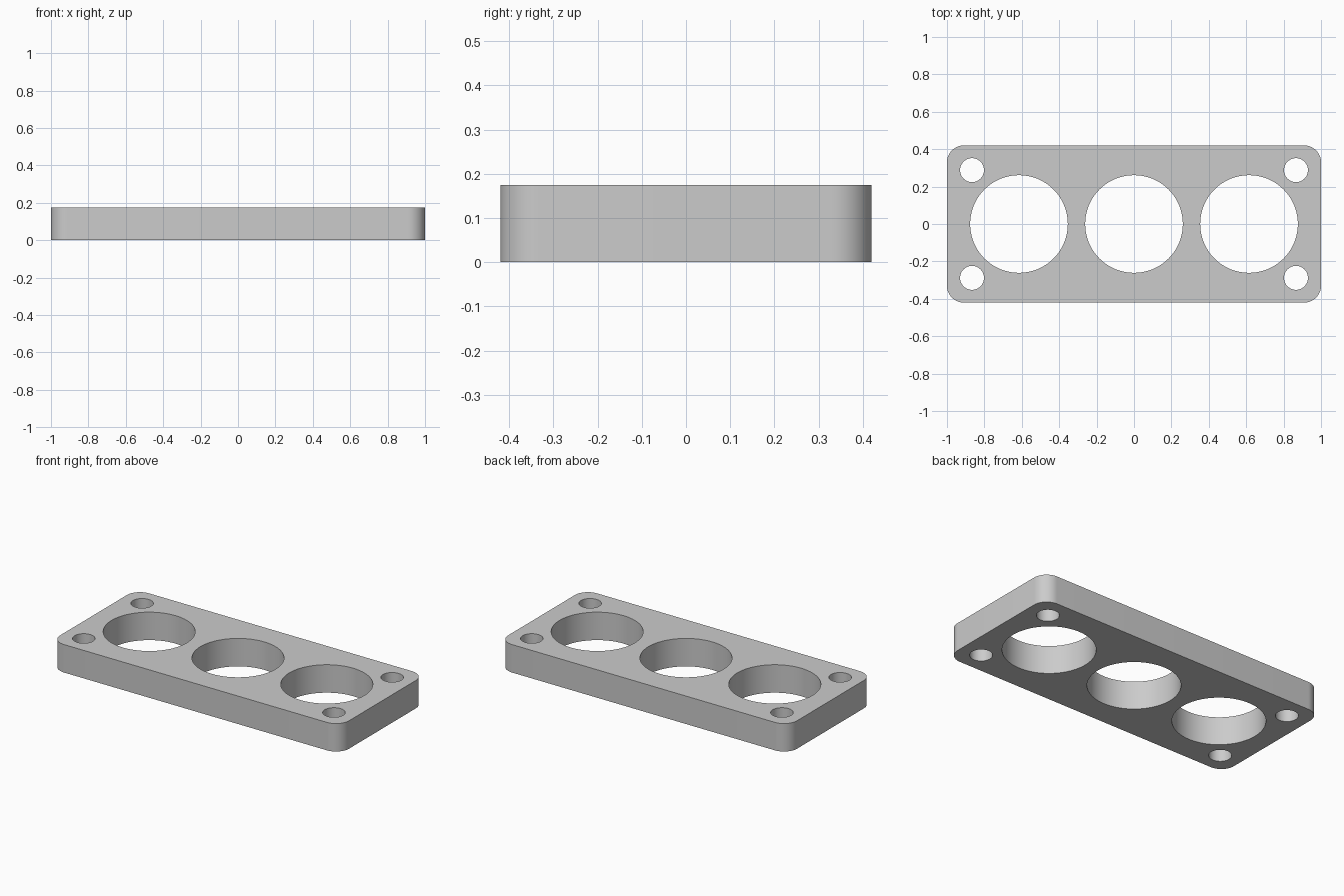
import bpy, bmesh
from math import cos, sin, pi, radians

if "Cube" in bpy.data.objects:
    bpy.data.objects.remove(bpy.data.objects["Cube"], do_unlink=True)

HALF_X, HALF_Y, HEIGHT, CORNER = 1.0, 0.42, 0.175, 0.09


def arc(cx, cy, r, start, sweep, steps):
    return [(cx + r * cos(start + sweep * i / steps),
             cy + r * sin(start + sweep * i / steps)) for i in range(steps + 1)]


def circle(cx, cy, r, steps=64):
    return arc(cx, cy, r, 0, 2 * pi, steps)[:-1]


def add_loop(curve, points):
    spline = curve.splines.new('POLY')
    spline.points.add(len(points) - 1)
    for p, (x, y) in zip(spline.points, points):
        p.co = (x, y, 0, 1)
    spline.use_cyclic_u = True


# Rounded rectangle outline
outline = []
for i, (sx, sy) in enumerate([(1, 1), (-1, 1), (-1, -1), (1, -1)]):
    outline += arc(sx * (HALF_X - CORNER), sy * (HALF_Y - CORNER), CORNER,
                   i * pi / 2, pi / 2, 16)

profile = bpy.data.curves.new("plate_profile", 'CURVE')
profile.dimensions = '2D'
profile.fill_mode = 'BOTH'
profile.extrude = HEIGHT / 2
add_loop(profile, outline)

# Three large bores in a row
for x in (-0.615, 0, 0.615):
    add_loop(profile, circle(x, 0, 0.261, 96))

# Four corner screw holes
for sx in (-1, 1):
    for sy in (-1, 1):
        add_loop(profile, circle(sx * 0.866, sy * 0.288, 0.064, 48))

# Turn the extruded profile into one welded solid
temp = bpy.data.objects.new("plate_profile", profile)
bpy.context.collection.objects.link(temp)
depsgraph = bpy.context.evaluated_depsgraph_get()
mesh = bpy.data.meshes.new_from_object(temp.evaluated_get(depsgraph))
bpy.data.objects.remove(temp, do_unlink=True)
bpy.data.curves.remove(profile)

bm = bmesh.new()
bm.from_mesh(mesh)
bmesh.ops.remove_doubles(bm, verts=bm.verts, dist=0.0001)
bmesh.ops.translate(bm, verts=bm.verts, vec=(0, 0, HEIGHT / 2))
bmesh.ops.recalc_face_normals(bm, faces=bm.faces)
bm.to_mesh(mesh)
bm.free()

plate = bpy.data.objects.new("mounting_plate", mesh)
bpy.context.collection.objects.link(plate)

# Plain grey finish
grey = bpy.data.materials.new("light_grey")
grey.use_nodes = True
color = (0.6, 0.6, 0.6, 1)
grey.diffuse_color = color
grey.node_tree.nodes["Principled BSDF"].inputs["Base Color"].default_value = color
mesh.materials.clear()
mesh.materials.append(grey)

# Smooth walls with crisp rims
bpy.ops.object.select_all(action='DESELECT')
plate.select_set(True)
bpy.context.view_layer.objects.active = plate
bpy.ops.object.shade_smooth_by_angle(angle=radians(30))
